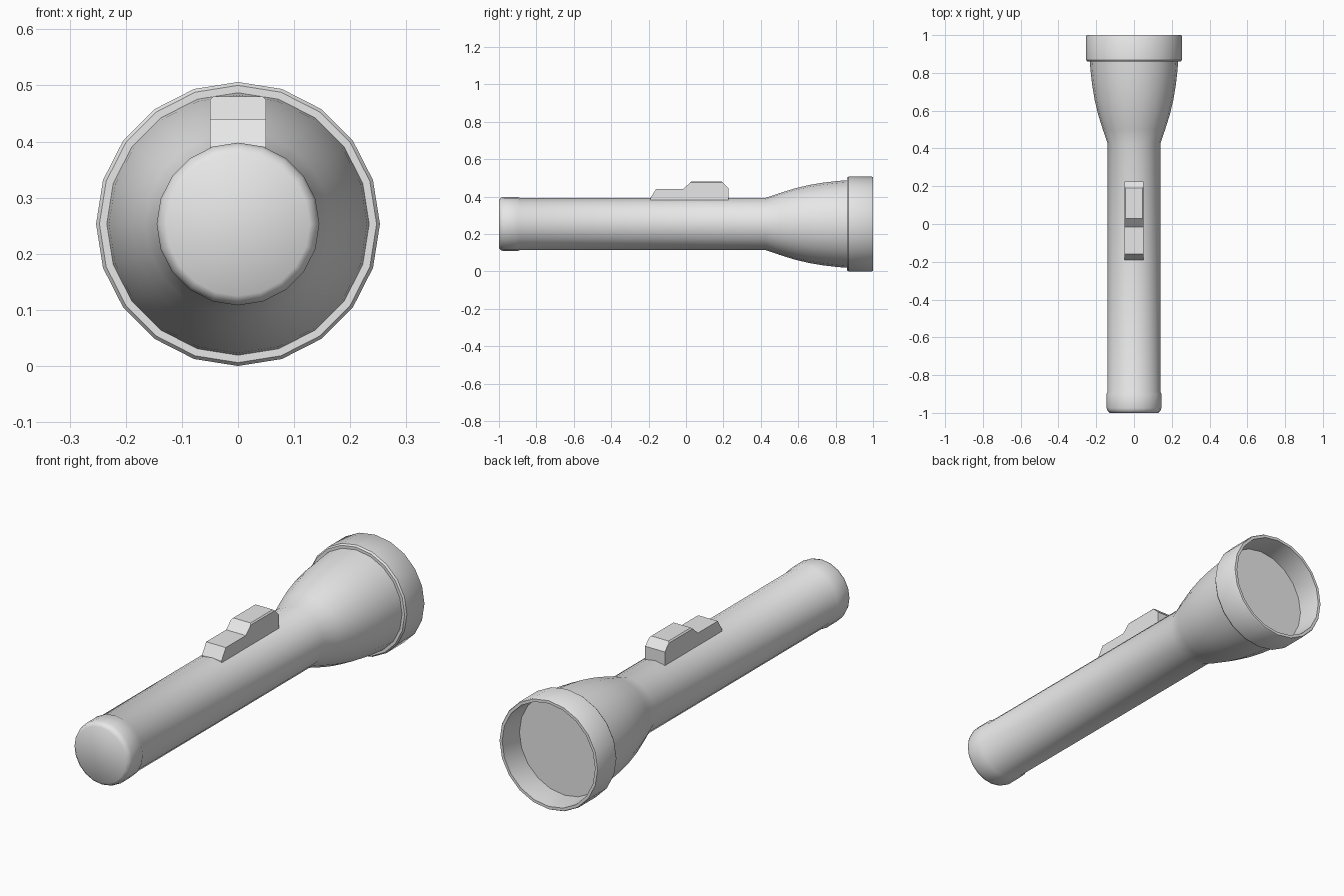
import bpy
import bmesh
import math

cube = bpy.data.objects.get("Cube")
if cube:
    bpy.data.objects.remove(cube, do_unlink=True)

SIDES = 20
AXIS_Z = 0.253

grey = bpy.data.materials.new("light grey")
grey.use_nodes = True
grey.diffuse_color = (0.8, 0.8, 0.8, 1)
grey.node_tree.nodes["Principled BSDF"].inputs["Base Color"].default_value = (0.8, 0.8, 0.8, 1)


def finish(name, bm, angle):
    """Turn a bmesh into a shaded, coloured object."""
    bmesh.ops.recalc_face_normals(bm, faces=bm.faces)
    mesh = bpy.data.meshes.new(name)
    bm.to_mesh(mesh)
    bm.free()
    mesh.materials.append(grey)
    obj = bpy.data.objects.new(name, mesh)
    bpy.context.collection.objects.link(obj)
    bpy.ops.object.select_all(action='DESELECT')
    obj.select_set(True)
    bpy.context.view_layer.objects.active = obj
    bpy.ops.object.shade_smooth_by_angle(angle=math.radians(angle))
    return obj


def lathe(name, profile, cap_start=False, cap_end=False, closed=False, angle=35):
    """Spin (y, radius) points around the long axis."""
    bm = bmesh.new()
    rings = []
    for y, r in profile:
        rings.append([bm.verts.new((r * math.sin(2 * math.pi * i / SIDES), y,
                                    AXIS_Z + r * math.cos(2 * math.pi * i / SIDES)))
                      for i in range(SIDES)])
    pairs = list(zip(rings, rings[1:]))
    if closed:
        pairs.append((rings[-1], rings[0]))
    for a, b in pairs:
        for i in range(SIDES):
            j = (i + 1) % SIDES
            bm.faces.new((a[i], a[j], b[j], b[i]))
    if cap_start:
        bm.faces.new(rings[0])
    if cap_end:
        bm.faces.new(rings[-1])
    return finish(name, bm, angle)


# Handle tube with rounded tail cap, flaring into the head
lathe("handle_and_head", [
    (-1.0, 0.128), (-0.99, 0.140), (-0.975, 0.145), (-0.90, 0.145),
    (-0.888, 0.139), (0.425, 0.139), (0.50, 0.165), (0.58, 0.190),
    (0.66, 0.209), (0.74, 0.222), (0.81, 0.230), (0.875, 0.235),
], cap_start=True, angle=45)

# Hollow collar around the front of the head
lathe("head_collar", [
    (0.86, 0.232), (0.86, 0.247), (0.868, 0.253), (0.995, 0.253),
    (1.0, 0.250), (1.0, 0.237), (0.88, 0.229),
], closed=True)

# Recessed flat lens
lathe("lens", [(0.879, 0.231), (0.885, 0.231)], cap_start=True, cap_end=True)

# Stepped switch on top of the handle
bm = bmesh.new()
outline = [(-0.19, 0.37), (-0.19, 0.392), (-0.16, 0.44), (-0.015, 0.44), (0.028, 0.48),
           (0.19, 0.48), (0.226, 0.445), (0.226, 0.37)]
left, right = ([bm.verts.new((x, y, z)) for y, z in outline] for x in (0.05, -0.05))
bm.faces.new(left)
bm.faces.new(right)
for i in range(len(outline)):
    j = (i + 1) % len(outline)
    bm.faces.new((left[i], left[j], right[j], right[i]))
top_edges = [e for e in bm.edges if all(v.co.z > 0.47 for v in e.verts)
             and abs(e.verts[0].co.x - e.verts[1].co.x) < 0.001]
bmesh.ops.bevel(bm, geom=top_edges, offset=0.006, segments=1, affect='EDGES')
finish("switch", bm, 20)
